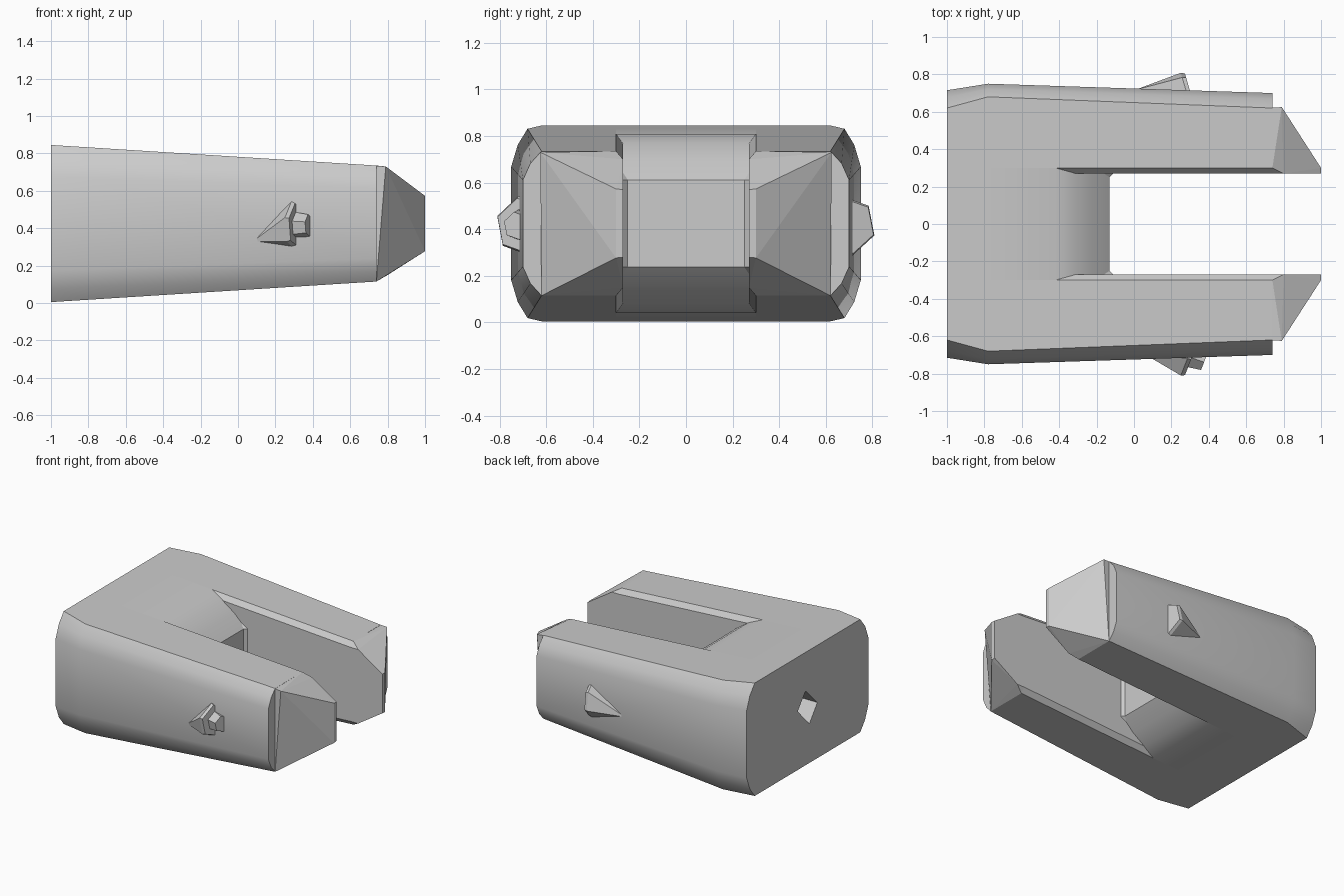
import bpy, bmesh, math
from mathutils import Vector

cube = bpy.data.objects.get("Cube")
if cube:
    bpy.data.objects.remove(cube)

steel = bpy.data.materials.new("plain_grey")
steel.use_nodes = True
GREY = (0.6, 0.6, 0.6, 1)
steel.diffuse_color = GREY
steel.node_tree.nodes["Principled BSDF"].inputs["Base Color"].default_value = GREY
MID = 0.425  # height of the horizontal symmetry plane


def finish(bm, name, mirror=False, smooth=None):
    bmesh.ops.recalc_face_normals(bm, faces=bm.faces)
    mesh = bpy.data.meshes.new(name)
    bm.to_mesh(mesh)
    bm.free()
    mesh.materials.append(steel)
    ob = bpy.data.objects.new(name, mesh)
    bpy.context.collection.objects.link(ob)
    if mirror:
        mod = ob.modifiers.new("mirror", 'MIRROR')
        mod.use_axis = (False, True, False)
        mod.use_mirror_merge = False
    if smooth:
        bpy.ops.object.select_all(action='DESELECT')
        ob.select_set(True)
        bpy.context.view_layer.objects.active = ob
        bpy.ops.object.shade_smooth_by_angle(angle=math.radians(smooth))
    return ob


def loft(rings):
    """Skin matching rings of points and cap both ends."""
    bm = bmesh.new()
    loops = [[bm.verts.new(p) for p in ring] for ring in rings]
    for a, b in zip(loops, loops[1:]):
        for i in range(len(a)):
            j = (i + 1) % len(a)
            bm.faces.new((a[i], a[j], b[j], b[i]))
    bm.faces.new(loops[0])
    bm.faces.new(loops[-1])
    return bm


def hull(points):
    bm = bmesh.new()
    for p in points:
        bm.verts.new(p)
    bmesh.ops.convex_hull(bm, input=bm.verts[:])
    bmesh.ops.dissolve_limit(bm, angle_limit=0.02, verts=bm.verts[:], edges=bm.edges[:])
    return bm


def half_height(x):
    return 0.42 - (x + 1) * 0.0632


# Arms: tapered bars with rounded outer edges
def arm_ring(x, top, side):
    h = half_height(x)
    upper = [(0.27, h - 0.035), (0.3, h), (top, h),
             (top + (side - top) * 0.6, h * 0.83), (side, h * 0.6)]
    pts = upper + [(y, -z) for y, z in reversed(upper)]
    return [(x, y, MID + z) for y, z in pts]


arms = loft([arm_ring(-1, 0.62, 0.715), arm_ring(-0.78, 0.68, 0.75),
             arm_ring(0.74, 0.62, 0.70)])
finish(arms, "fork_arms", mirror=True, smooth=40)

# Tips: wedges narrowing to the inner edge of each arm
tip = [(0.79, 0.625, MID + 0.305), (0.74, 0.62, MID - 0.31)]
for s in (-1, 1):
    tip += [(0.72, 0.62, MID + s * 0.31), (0.74, 0.3, MID + s * 0.31),
            (0.72, 0.27, MID + s * 0.275), (0.8, 0.27, MID + s * 0.275),
            (1, 0.27, MID + s * 0.145), (1, 0.3, MID + s * 0.148)]
finish(hull(tip), "arm_tips", mirror=True)

# Bridge: solid block between the arms, curving down to its front face
upper = [(x, half_height(x)) for x in (-1, -0.78, -0.42)]
upper += [(-0.32, 0.345), (-0.22, 0.275), (-0.13, 0.187)]
profile = upper + [(x, -z) for x, z in reversed(upper)]
bridge = finish(loft([[(x, y, MID + z) for x, z in profile] for y in (-0.3, 0.3)]),
                "bridge", smooth=30)

# Diamond socket in the rear of the bridge
socket = [(0.023, 0.132), (-0.116, -0.006), (-0.023, -0.128), (0.116, 0.015)]
cutter = finish(loft([[(x, y, MID + z) for y, z in socket] for x in (-1.1, -0.75)]),
                "socket_cutter")
cutter.hide_render = True
cutter.hide_set(True)
cut = bridge.modifiers.new("socket", 'BOOLEAN')
cut.object = cutter
cut.operation = 'DIFFERENCE'

# Fillets: slim wedges where the bridge meets the arms
fillet = []
for s in (-1, 1):
    fillet += [(-0.42, 0.28, MID + s * 0.37), (-0.42, 0.262, MID + s * 0.365),
               (-0.1, 0.28, MID + s * 0.187), (-0.13, 0.25, MID + s * 0.187)]
finish(hull(fillet), "bridge_fillets", mirror=True)


# Side bolts: pointed shank, six-sided flange and optional head
def disc(center, axis, radius):
    axis = Vector(axis).normalized()
    u = Vector((0, 0, 1))
    v = axis.cross(u)
    return [Vector(center) + radius * (u * math.cos(k * math.pi / 3 + 0.2)
            + v * math.sin(k * math.pi / 3 + 0.2)) for k in range(6)]


def bolt(name, center, axis, apex, head):
    center, step = Vector(center), Vector(axis).normalized()
    base = disc(center, axis, 0.13)
    finish(hull(base + [Vector(apex)]), name + "_point")
    finish(loft([base, disc(center + step * 0.02, axis, 0.12)]), name + "_flange")
    if head:
        finish(loft([disc(center, axis, 0.075),
                     disc(center + step * 0.09, axis, 0.06)]), name + "_head")


bolt("front_bolt", (0.295, -0.695, 0.415), (0.93, -0.36, 0), (0.08, -0.71, 0.33), True)
bolt("back_bolt", (0.285, 0.69, 0.415), (0.96, 0.28, 0), (0, 0.715, 0.36), False)
